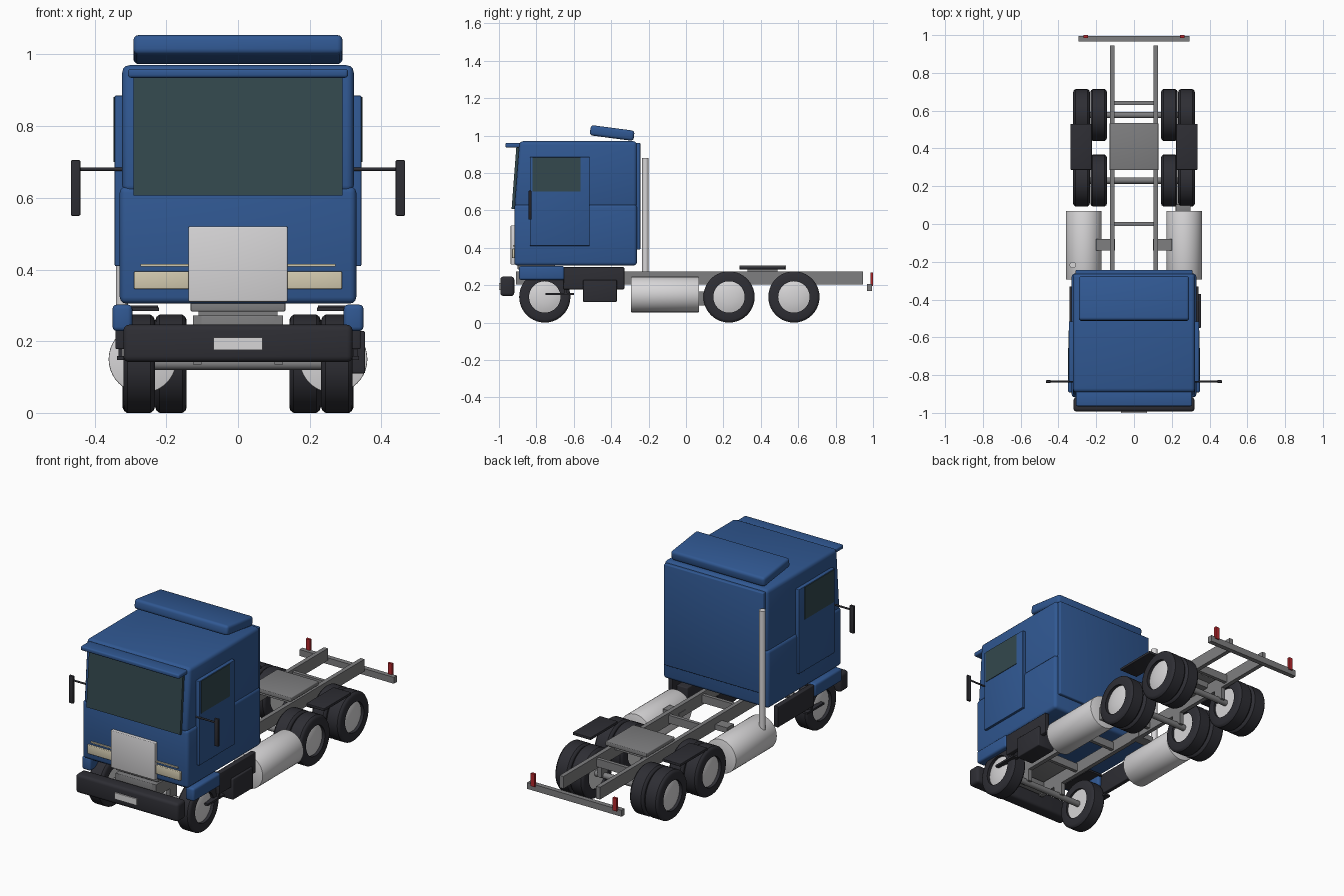
import bpy, bmesh, math
from mathutils import Matrix, Vector

if "Cube" in bpy.data.objects:
    bpy.data.objects.remove(bpy.data.objects["Cube"])


def mat(name, r, g, b):
    m = bpy.data.materials.new(name)
    m.diffuse_color = (r, g, b, 1)
    m.use_nodes = True
    m.node_tree.nodes["Principled BSDF"].inputs["Base Color"].default_value = m.diffuse_color
    return m


BLUE = mat("cab blue", 0.03, 0.098, 0.29)
BLACK = mat("dark rubber", 0.027, 0.027, 0.034)
GREY = mat("frame grey", 0.21, 0.21, 0.215)
SILVER = mat("silver", 0.68, 0.67, 0.68)
CREAM = mat("lamp cream", 0.65, 0.59, 0.43)
GLASS = mat("window glass", 0.033, 0.065, 0.075)
RED = mat("lamp red", 0.45, 0.02, 0.025)


def finish(bm, name, m, smooth=True):
    bmesh.ops.recalc_face_normals(bm, faces=bm.faces[:])
    me = bpy.data.meshes.new(name)
    bm.to_mesh(me)
    bm.free()
    me.materials.append(m)
    ob = bpy.data.objects.new(name, me)
    bpy.context.collection.objects.link(ob)
    if smooth:
        bpy.ops.object.select_all(action='DESELECT')
        ob.select_set(True)
        bpy.context.view_layer.objects.active = ob
        bpy.ops.object.shade_smooth_by_angle(angle=math.radians(35))
    return ob


def bevel_all(bm, r):
    if r:
        bmesh.ops.bevel(bm, geom=bm.edges[:], offset=r, segments=3,
                        profile=0.5, affect='EDGES', clamp_overlap=True)


def box(name, x, y, z, m, r=0.0, tilt=0.0):
    """Box from (min, max) ranges, optionally rounded and tilted about x."""
    c = Vector([(a + b) / 2 for a, b in (x, y, z)])
    s = [b - a for a, b in (x, y, z)]
    bm = bmesh.new()
    bmesh.ops.create_cube(bm, size=1)
    bmesh.ops.scale(bm, vec=s, verts=bm.verts[:])
    bevel_all(bm, r)
    bmesh.ops.transform(bm, matrix=Matrix.Translation(c) @ Matrix.Rotation(tilt, 4, 'X'), verts=bm.verts[:])
    return finish(bm, name, m, r > 0)


def pair(name, x, y, z, m, r=0.0):
    """Same box on both sides."""
    box("right_" + name, x, y, z, m, r)
    box("left_" + name, (-x[1], -x[0]), y, z, m, r)


def prism(name, outline, half, m, r):
    """Side outline (y, z) extruded across x."""
    bm = bmesh.new()
    f = bm.faces.new([bm.verts.new((-half, y, z)) for y, z in outline])
    ext = bmesh.ops.extrude_face_region(bm, geom=[f])
    vs = [v for v in ext['geom'] if isinstance(v, bmesh.types.BMVert)]
    bmesh.ops.translate(bm, vec=(2 * half, 0, 0), verts=vs)
    bmesh.ops.recalc_face_normals(bm, faces=bm.faces[:])
    bevel_all(bm, r)
    return finish(bm, name, m)


def rod(name, a, b, r, m, seg=32, r_edge=0.0):
    """Cylinder between two points."""
    a, b = Vector(a), Vector(b)
    bm = bmesh.new()
    bmesh.ops.create_cone(bm, cap_ends=True, segments=seg, radius1=r, radius2=r, depth=(b - a).length)
    if r_edge:
        rims = [e for e in bm.edges if abs(e.verts[0].co.z - e.verts[1].co.z) < 1e-5]
        bmesh.ops.bevel(bm, geom=rims, offset=r_edge, segments=2, profile=0.5, affect='EDGES')
    rot = (b - a).to_track_quat('Z', 'Y').to_matrix().to_4x4()
    bmesh.ops.transform(bm, matrix=Matrix.Translation((a + b) / 2) @ rot, verts=bm.verts[:])
    return finish(bm, name, m)


def lathe(name, profile, centre, side, m):
    """Closed (x, radius) profile spun around the x axis."""
    bm = bmesh.new()
    vs = [bm.verts.new((side * x, 0, r)) for x, r in profile]
    es = [bm.edges.new((vs[i], vs[(i + 1) % len(vs)])) for i in range(len(vs))]
    bmesh.ops.spin(bm, geom=vs + es, cent=(0, 0, 0), axis=(1, 0, 0), angle=math.tau, steps=40)
    bmesh.ops.remove_doubles(bm, verts=bm.verts[:], dist=1e-5)
    bmesh.ops.translate(bm, vec=centre, verts=bm.verts[:])
    return finish(bm, name, m)


# cab shell
box("cab_lower", (-0.33, 0.33), (-0.918, -0.262), (0.305, 0.632), BLUE, 0.018)
prism("cab_upper", [(-0.917, 0.615), (-0.262, 0.615), (-0.262, 0.97), (-0.89, 0.97)], 0.323, BLUE, 0.02)
box("cab_back_panel", (-0.31, 0.31), (-0.27, -0.244), (0.39, 0.96), BLUE, 0.006)
box("roof_fairing", (-0.292, 0.292), (-0.513, -0.277), (0.986, 1.041), BLUE, 0.015, -0.13)
box("sun_visor", (-0.307, 0.307), (-0.965, -0.885), (0.935, 0.96), BLUE, 0.008)
box("windscreen", (-0.292, 0.292), (-0.920, -0.904), (0.606, 0.936), GLASS, 0, -0.076)

# doors, windows and mirrors
pair("door", (0.315, 0.344), (-0.835, -0.515), (0.41, 0.885), BLUE, 0.003)
pair("door_window", (0.340, 0.347), (-0.822, -0.565), (0.70, 0.882), GLASS)
pair("mirror", (0.44, 0.466), (-0.841, -0.827), (0.55, 0.705), BLACK, 0.003)
for s in (-1, 1):
    rod("mirror_arm", (s * 0.32, -0.833, 0.68), (s * 0.45, -0.833, 0.68), 0.005, BLACK, 12)

# nose: grille, headlights, bumper
box("grille", (-0.138, 0.138), (-0.937, -0.91), (0.31, 0.52), SILVER, 0.004)
pair("headlight", (0.137, 0.29), (-0.930, -0.91), (0.345, 0.395), CREAM, 0.004)
pair("trim_strip", (0.137, 0.272), (-0.925, -0.91), (0.408, 0.416), CREAM)
box("bumper", (-0.32, 0.32), (-0.993, -0.918), (0.142, 0.246), BLACK, 0.016)
box("number_plate", (-0.069, 0.069), (-1.0, -0.99), (0.175, 0.211), SILVER)
box("radiator_base", (-0.132, 0.132), (-0.90, -0.70), (0.283, 0.31), GREY, 0.004)
box("front_crossmember", (-0.12, 0.12), (-0.91, -0.87), (0.21, 0.272), GREY, 0.004)

# corner fenders, side panels, steps
pair("corner_fender", (0.295, 0.35), (-0.893, -0.65), (0.228, 0.302), BLUE, 0.012)
pair("mudguard", (0.22, 0.325), (-0.87, -0.64), (0.284, 0.294), BLACK)
pair("side_panel", (0.315, 0.342), (-0.655, -0.33), (0.178, 0.296), BLACK, 0.004)
pair("step", (0.30, 0.337), (-0.75, -0.60), (0.148, 0.159), BLACK)
pair("step_hanger", (0.322, 0.334), (-0.65, -0.635), (0.15, 0.24), BLACK)
box("battery_box", (0.25, 0.355), (-0.55, -0.37), (0.11, 0.228), BLACK, 0.005)

# chassis
pair("frame_rail", (0.102, 0.126), (-0.91, 0.945), (0.203, 0.272), GREY)
for y in (-0.60, -0.30, 0.0, 0.64):
    box("crossmember", (-0.11, 0.11), (y - 0.01, y + 0.01), (0.215, 0.26), GREY)
box("fifth_wheel_plate", (-0.129, 0.129), (0.285, 0.535), (0.283, 0.306), GREY, 0.004)
box("fifth_wheel_mount", (-0.11, 0.11), (0.33, 0.49), (0.25, 0.29), GREY)
pair("rear_guard", (0.223, 0.336), (0.287, 0.53), (0.285, 0.300), BLACK, 0.003)
box("rear_bar", (-0.294, 0.294), (0.967, 0.994), (0.17, 0.206), GREY)
pair("tail_lamp", (0.243, 0.268), (0.986, 1.0), (0.195, 0.267), RED)

# fuel tanks, exhaust stack, tank bracket
for s in (-1, 1):
    rod("fuel_tank", (s * 0.266, -0.295, 0.15), (s * 0.266, 0.07, 0.15), 0.095, SILVER, 40, 0.003)
    box("tank_bracket", (min(s * 0.10, s * 0.2), max(s * 0.10, s * 0.2)), (-0.14, -0.08), (0.205, 0.235), GREY)
box("air_tank", (0.22, 0.30), (0.06, 0.105), (0.09, 0.167), GREY, 0.004)
rod("exhaust_stack", (-0.324, -0.217, 0.20), (-0.324, -0.217, 0.88), 0.017, SILVER, 24)

# wheels and axles
TYRE = [(-0.044, 0.084), (-0.044, 0.122), (-0.040, 0.131), (-0.032, 0.137),
        (0.032, 0.137), (0.040, 0.131), (0.044, 0.122), (0.044, 0.084)]
HUB = [(-0.032, 0), (-0.032, 0.086), (0.026, 0.086), (0.033, 0.065), (0.038, 0.035), (0.04, 0)]
for axle, y, columns in (("front", -0.755, (0.276,)),
                         ("drive", 0.23, (0.278, 0.187)),
                         ("rear", 0.577, (0.278, 0.187))):
    rod(axle + "_axle", (-0.27, y, 0.137), (0.27, y, 0.137), 0.017, GREY, 20)
    for s in (-1, 1):
        for x in columns:
            lathe(axle + "_tyre", TYRE, (s * x, y, 0.137), s, BLACK)
            lathe(axle + "_hub", HUB, (s * x, y, 0.137), s, SILVER)
        # suspension block between rail and axle
        box(axle + "_suspension", (s * 0.114 - 0.012, s * 0.114 + 0.012), (y - 0.03, y + 0.03), (0.135, 0.21), GREY)
